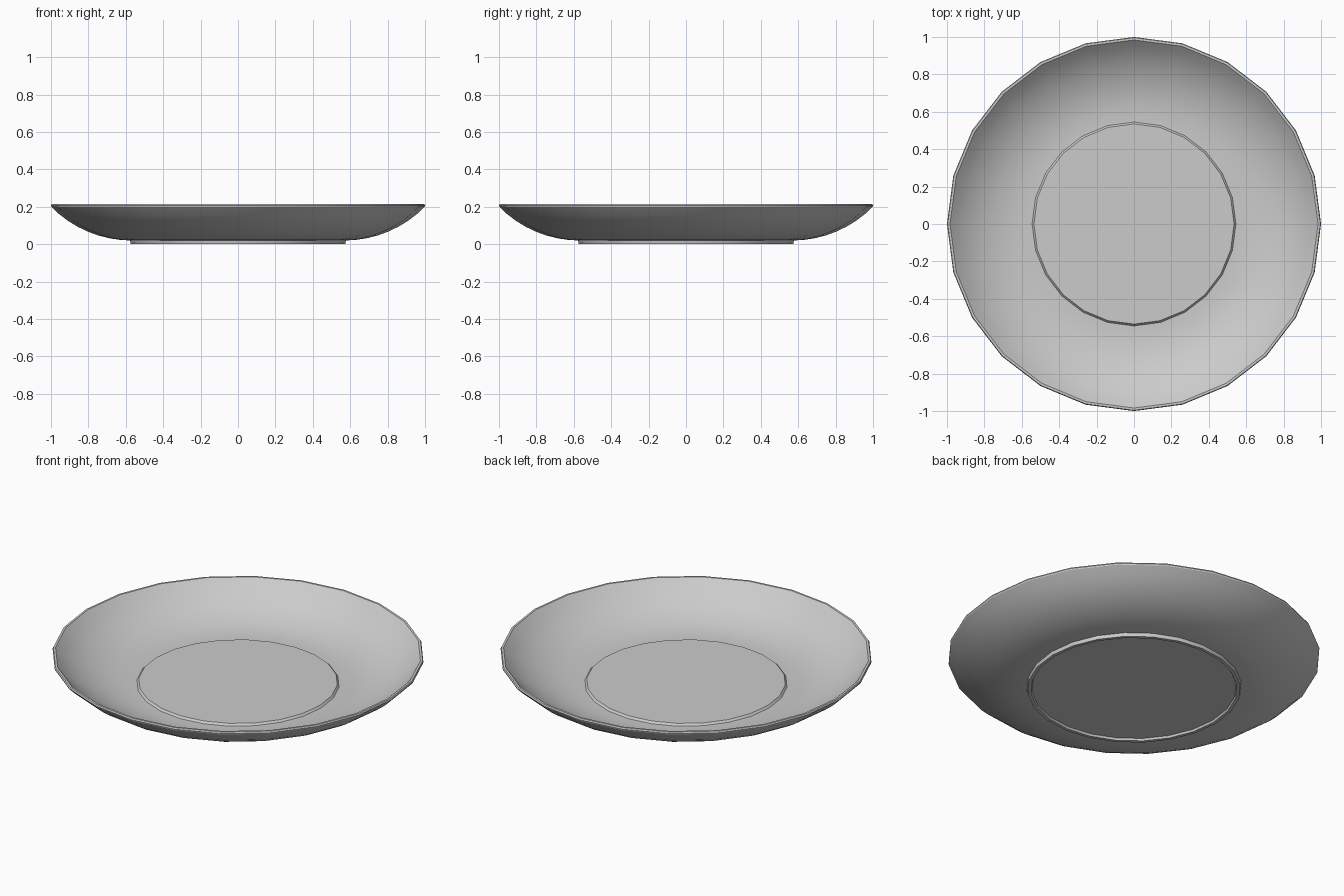
import bpy
import bmesh
from math import pi, sin, cos, radians

SIDES = 24

old = bpy.data.objects.get("Cube")
if old:
    bpy.data.objects.remove(old, do_unlink=True)

# Plain grey glaze
glaze = bpy.data.materials.new("light grey glaze")
glaze.use_nodes = True
grey = (0.6, 0.6, 0.6, 1)
glaze.diffuse_color = grey
glaze.node_tree.nodes["Principled BSDF"].inputs["Base Color"].default_value = grey


def arc(radius, steps=8):
    """Bowl wall curve, level at the foot and rising to 45 degrees."""
    angles = [radians(46) * i / steps for i in range(steps + 1)]
    return [(0.57 + radius * sin(a), 0.62 - radius * cos(a)) for a in angles]


def lathe(name, profile, material):
    """Spin (radius, height) points around z and cap both ends flat."""
    bm = bmesh.new()
    rings = [[bm.verts.new((r * cos(2 * pi * i / SIDES), r * sin(2 * pi * i / SIDES), z))
              for i in range(SIDES)] for r, z in profile]
    for low, high in zip(rings, rings[1:]):
        for i in range(SIDES):
            j = (i + 1) % SIDES
            bm.faces.new((low[i], low[j], high[j], high[i]))
    bm.faces.new(rings[0][::-1])
    bm.faces.new(rings[-1])
    bmesh.ops.recalc_face_normals(bm, faces=bm.faces)
    mesh = bpy.data.meshes.new(name)
    bm.to_mesh(mesh)
    bm.free()
    mesh.materials.append(material)
    obj = bpy.data.objects.new(name, mesh)
    bpy.context.collection.objects.link(obj)
    bpy.ops.object.select_all(action="DESELECT")
    obj.select_set(True)
    bpy.context.view_layer.objects.active = obj
    bpy.ops.object.shade_smooth_by_angle(angle=radians(30))
    return obj


# Foot ring with recessed base, outer wall, rim, inner wall, raised centre
foot = [(0.55, 0.012), (0.555, 0), (0.573, 0), (0.577, 0.02)]
outer_wall = arc(0.6)[1:-1]
rim = [(0.998, 0.2), (1.0, 0.207), (0.996, 0.215), (0.984, 0.215)]
inner_wall = arc(0.58)[-2::-1]
centre = [(0.545, 0.04), (0.535, 0.052)]
lathe("plate", foot + outer_wall + rim + inner_wall + centre, glaze)
